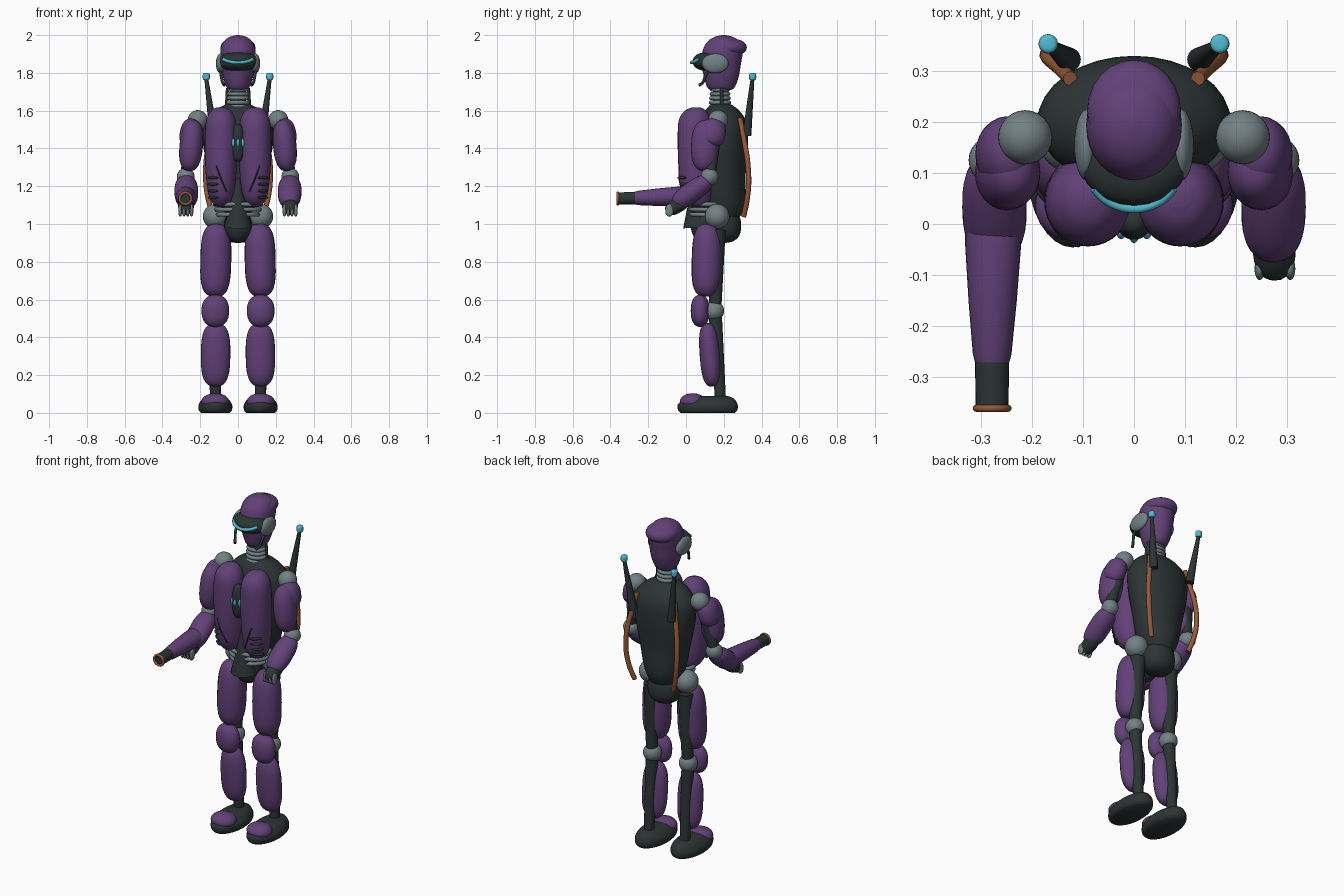
import bpy, bmesh
from math import sin, cos, pi, copysign
from mathutils import Vector

if "Cube" in bpy.data.objects:
    bpy.data.objects.remove(bpy.data.objects["Cube"])


def material(name, rgb, rough=0.5):
    m = bpy.data.materials.new(name)
    m.use_nodes = True
    m.diffuse_color = (*rgb, 1)
    bsdf = m.node_tree.nodes["Principled BSDF"]
    bsdf.inputs["Base Color"].default_value = (*rgb, 1)
    bsdf.inputs["Roughness"].default_value = rough
    return m


PURPLE = material("purple armour", (0.12, 0.052, 0.185))
DARK = material("dark frame", (0.025, 0.034, 0.034))
GREY = material("grey joint", (0.17, 0.22, 0.235))
CYAN = material("cyan glow", (0.08, 0.5, 0.64))
COPPER = material("copper", (0.3, 0.1, 0.04))


def skin(name, rings, mat):
    """Bridge equal rings of points into a closed smooth solid."""
    bm = bmesh.new()
    loops = [[bm.verts.new(p) for p in ring] for ring in rings]
    n = len(loops[0])
    for lo, hi in zip(loops, loops[1:]):
        for i in range(n):
            bm.faces.new((lo[i], lo[(i + 1) % n], hi[(i + 1) % n], hi[i]))
    bm.faces.new(loops[0][::-1])
    bm.faces.new(loops[-1])
    bmesh.ops.recalc_face_normals(bm, faces=bm.faces)
    me = bpy.data.meshes.new(name)
    bm.to_mesh(me)
    bm.free()
    me.materials.append(mat)
    ob = bpy.data.objects.new(name, me)
    bpy.context.collection.objects.link(ob)
    bpy.ops.object.select_all(action='DESELECT')
    ob.select_set(True)
    bpy.context.view_layer.objects.active = ob
    bpy.ops.object.shade_smooth_by_angle(angle=0.8)
    return ob


def smooth_path(keys, steps=5):
    """Catmull-Rom samples through tuples of any size."""
    k = [Vector(p) for p in keys]
    k = [k[0]] + k + [k[-1]]
    out = []
    for a, b, c, d in zip(k, k[1:], k[2:], k[3:]):
        for s in range(steps):
            t = s / steps
            out.append(b + (c - a) * (t / 2) + (a * 2 - b * 5 + c * 4 - d) * (t * t / 2)
                       + (b * 3 - a - c * 3 + d) * (t ** 3 / 2))
    return out + [k[-1]]


def loft(name, keys, mat, x=0, n=32):
    """Stack of ellipses; each key is z, y, x radius, y radius."""
    rings = [[(x + rx * cos(2 * pi * i / n), y + ry * sin(2 * pi * i / n), z) for i in range(n)]
             for z, y, rx, ry in smooth_path(keys)]
    return skin(name, rings, mat)


def along(name, a, b, profile, mat, n=24):
    """Solid from a to b; profile rows are fraction, x radius, cross radius."""
    a, b = Vector(a), Vector(b)
    w = (b - a).normalized()
    axis = Vector((1, 0, 0)) if abs(w.x) < 0.9 else Vector((0, 1, 0))
    u = (axis - w * axis.dot(w)).normalized()
    v = w.cross(u)
    rings = [[a.lerp(b, t) + u * (r * cos(2 * pi * i / n)) + v * (q * sin(2 * pi * i / n))
              for i in range(n)] for t, r, q in profile]
    return skin(name, rings, mat)


def pill(name, a, b, rx, ry, mat, blunt=1.0):
    """Ellipsoid between two ends; a lower blunt value squares it off."""
    prof = []
    for i in range(17):
        c, s = cos(pi * i / 16), max(sin(pi * i / 16), 0.01) ** blunt
        prof.append((0.5 - 0.5 * copysign(abs(c) ** blunt, c), rx * s, ry * s))
    return along(name, a, b, prof, mat)


def ball(name, c, r, mat, blunt=1.0):
    rx, ry, rz = r if isinstance(r, tuple) else (r, r, r)
    c, up = Vector(c), Vector((0, 0, rz))
    return pill(name, c - up, c + up, rx, ry, mat, blunt)


def rod(name, a, b, r1, r2, mat):
    return along(name, a, b, [(0, r1, r1), (1, r2, r2)], mat)


def tube(name, points, r, mat, closed=False):
    cu = bpy.data.curves.new(name, 'CURVE')
    cu.dimensions, cu.bevel_depth, cu.bevel_resolution = '3D', r, 3
    cu.use_fill_caps = True
    pts = points if closed else smooth_path(points)
    sp = cu.splines.new('POLY')
    sp.points.add(len(pts) - 1)
    for p, q in zip(sp.points, pts):
        p.co = (*q, 1)
    sp.use_cyclic_u = closed
    cu.materials.append(mat)
    ob = bpy.data.objects.new(name, cu)
    bpy.context.collection.objects.link(ob)


def ring(name, c, rx, ry, r, mat):
    tube(name, [(c[0] + rx * cos(pi * i / 18), c[1] + ry * sin(pi * i / 18), c[2])
                for i in range(36)], r, mat, True)


# Head, visor and neck
loft("head", [(1.705, .185, .03, .035), (1.72, .185, .058, .07), (1.78, .187, .08, .092),
              (1.85, .187, .09, .104), (1.92, .195, .093, .106), (1.965, .198, .076, .085),
              (1.99, .2, .045, .05), (2.0, .2, .008, .01)], PURPLE)
ball("helmet_back", (0, .222, 1.935), (.092, .1, .048), PURPLE, .9)
ball("visor", (0, .122, 1.86), (.106, .086, .05), DARK, .85)
tube("visor_light", [(.092 * sin(t / 5), .117 - .087 * cos(t / 5), 1.855 + .0007 * t * t)
                     for t in range(-5, 6)], .009, CYAN)
rod("neck_core", (0, .18, 1.58), (0, .185, 1.74), .045, .04, GREY)
for i in range(5):
    ring("neck_ring", (0, .18, 1.62 + i * .023), .053 - i * .002, .05 - i * .002, .011, GREY)

# Torso and pelvis
loft("torso", [(1.01, .2, .07, .07), (1.1, .2, .115, .11), (1.25, .2, .15, .115),
               (1.42, .2, .185, .128), (1.53, .2, .182, .124), (1.6, .192, .125, .09),
               (1.635, .185, .06, .05)], DARK)
ball("pelvis", (0, .2, .99), (.1, .092, .09), DARK, .8)
ball("pelvis_front", (0, .1, .99), (.075, .075, .09), DARK)
rod("belly_wedge", (0, .06, .98), (0, .05, 1.24), .075, .012, DARK)
for i in range(3):
    ring("waist_ring", (0, .11, 1.05 + i * .027), .105 + i * .008, .085, .012, GREY)

# Chest core with three lights
ball("chest_core", (0, .005, 1.43), (.035, .036, .1), DARK, .75)
for x in (-.025, 0, .025):
    ball("core_light", (x, -.025 + abs(x) * .3, 1.43), (.009, .012, .023), CYAN)

for s, side in ((1, "left"), (-1, "right")):
    def n(part):
        return side + "_" + part

    # Chest armour with vents and seam
    loft(n("chest_plate"), [(1.09, .075, .02, .025), (1.11, .065, .045, .055),
                            (1.17, .055, .07, .08), (1.3, .05, .083, .09),
                            (1.45, .045, .086, .089), (1.55, .045, .078, .083),
                            (1.6, .05, .052, .055), (1.618, .055, .02, .02)], PURPLE, s * .09)
    for i in range(4):
        z, y = 1.14 + i * .035, -.001 - i * .009
        pill(n("vent"), (s * .105, y - .016, z), (s * .16, y + .028, z), .011, .008, DARK)
    tube(n("chest_seam"), [(s * .115, -.034, 1.31), (s * .09, -.036, 1.24),
                           (s * .06, -.018, 1.17)], .004, DARK)

    # Ear, jaw hook and neck strut
    ball(n("ear"), (s * .093, .155, 1.85), (.024, .07, .052), GREY)
    tube(n("jaw_hook"), [(s * .094, .13, 1.82), (s * .09, .105, 1.79), (s * .082, .09, 1.75),
                         (s * .07, .07, 1.735)], .008, DARK)
    rod(n("neck_strut"), (s * .062, .19, 1.6), (s * .055, .19, 1.72), .009, .009, DARK)

    # Antenna and back hose
    rod(n("antenna"), (s * .128, .322, 1.47), (s * .168, .352, 1.77), .024, .01, DARK)
    ball(n("antenna_tip"), (s * .168, .353, 1.78), .019, CYAN, .5)
    tube(n("back_hose"), [(s * .125, .285, 1.56), (s * .145, .305, 1.46), (s * .168, .325, 1.34),
                          (s * .17, .332, 1.22), (s * .155, .322, 1.12),
                          (s * .13, .305, 1.04)], .014, COPPER)

    # Arm
    ball(n("shoulder"), (s * .213, .17, 1.55), .053, GREY)
    rod(n("arm_core"), (s * .22, .16, 1.53), (s * .28, .125, 1.25), .035, .03, DARK)
    pill(n("upper_arm"), (s * .235, .105, 1.55), (s * .26, .095, 1.28), .062, .073, PURPLE, .8)
    pill(n("shoulder_guard"), (s * .235, .15, 1.555), (s * .27, .13, 1.41), .055, .07, PURPLE, .8)
    ball(n("elbow"), (s * .277, .125, 1.25), .047, GREY)
    pill(n("forearm"), (s * .275, .13, 1.24), (s * .272, -.065, 1.1), .063, .055, PURPLE, .75)
    pill(n("hand"), (s * .275, .01, 1.13), (s * .275, -.105, 1.065), .042, .04, DARK, .8)
    for i in range(4):
        x = s * (.246 + i * .02)
        pill(n("finger"), (x, -.085, 1.105), (x, -.09, 1.04), .01, .022, GREY, .8)

    # Leg
    ball(n("hip"), (s * .12, .165, 1.04), .066, GREY)
    rod(n("thigh_core"), (s * .115, .165, .97), (s * .12, .155, .55), .045, .032, DARK)
    pill(n("thigh"), (s * .113, .115, 1.0), (s * .122, .105, .615), .082, .08, PURPLE, .65)
    ball(n("knee_joint"), (s * .12, .15, .54), .052, GREY)
    ball(n("knee_cap"), (s * .12, .075, .54), (.073, .05, .085), PURPLE, .85)
    pill(n("shin"), (s * .117, .115, .475), (s * .12, .14, .14), .078, .055, PURPLE, .7)
    rod(n("calf_core"), (s * .12, .155, .52), (s * .12, .182, .08), .035, .029, DARK)
    loft(n("foot"), [(0, .115, .076, .143), (.015, .115, .088, .157), (.045, .115, .088, .158),
                     (.075, .125, .066, .13), (.09, .13, .035, .09)], DARK, s * .12)
    ball(n("toe_cap"), (s * .12, .035, .06), (.074, .068, .044), PURPLE)

# Arm cannon on the right forearm
along("cannon_sleeve", (-.275, .06, 1.15), (-.278, -.27, 1.137),
      [(0, .03, .03), (.1, .055, .045), (.3, .055, .052), (.65, .047, .046),
       (.95, .038, .038), (1, .034, .034)], PURPLE)
rod("cannon_barrel", (-.278, -.24, 1.137), (-.278, -.36, 1.135), .034, .032, DARK)
ring_pts = [(-.278 + .031 * cos(pi * i / 12), -.361, 1.135 + .031 * sin(pi * i / 12))
            for i in range(24)]
tube("cannon_muzzle", ring_pts, .007, COPPER, True)
